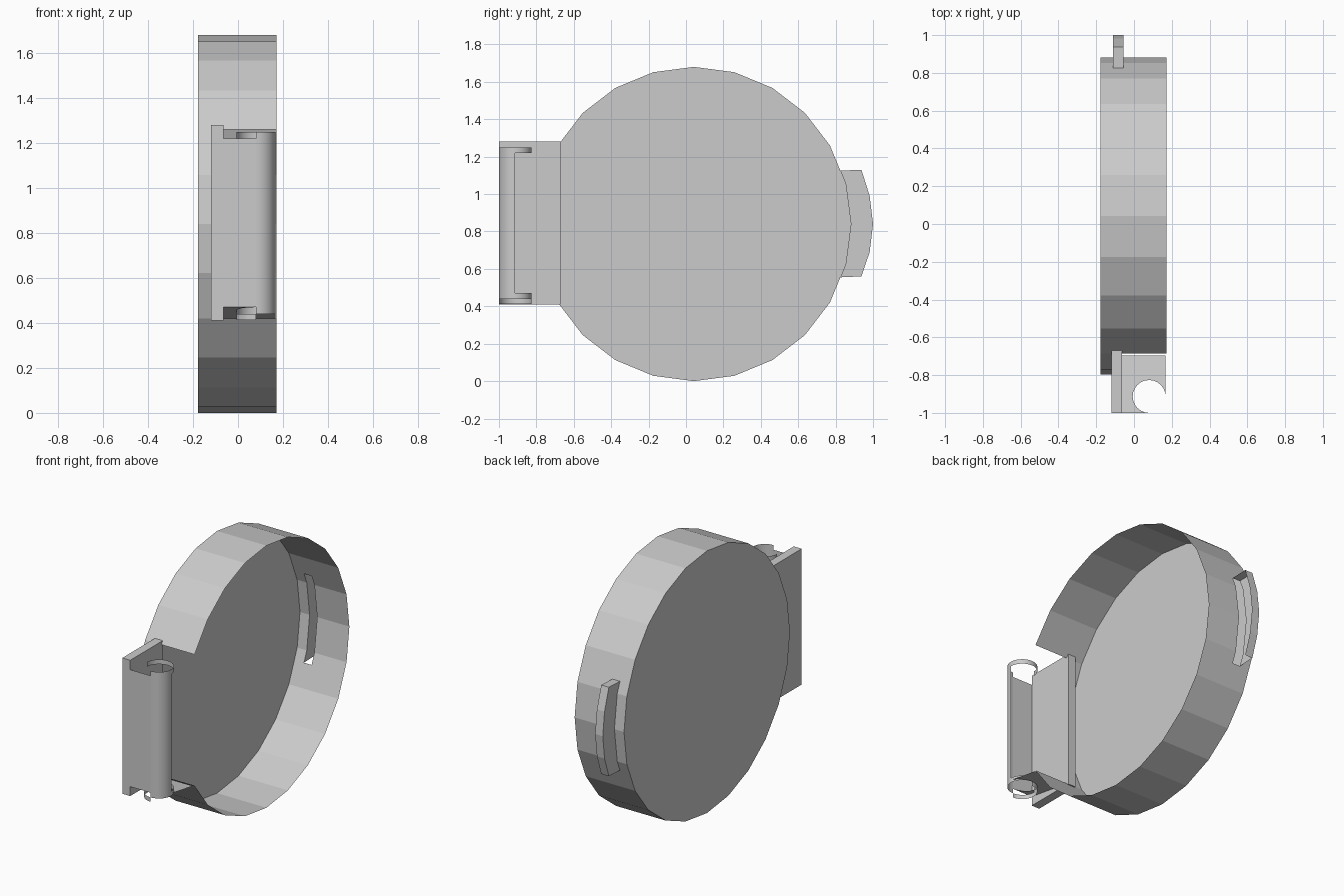
import bpy
from math import cos, sin, radians, pi

if "Cube" in bpy.data.objects:
    bpy.data.objects.remove(bpy.data.objects["Cube"])

CY, CZ, R = 0.042, 0.84, 0.84          # cover centre and radius
X0, X1 = -0.178, 0.172                 # cover depth
TX0, TX1 = -0.11, -0.056               # latch tab thickness


def make(name, verts, faces):
    mesh = bpy.data.meshes.new(name)
    mesh.from_pydata(verts, [], faces)
    mesh.update()
    ob = bpy.data.objects.new(name, mesh)
    bpy.context.collection.objects.link(ob)
    return ob


def grid(name, cols, rows, point, keep=lambda i, j: True):
    """Open sheet of quads; point(i, j) gives each vertex."""
    verts = [point(i, j) for i in range(cols) for j in range(rows)]
    faces = [(i * rows + j, (i + 1) * rows + j, (i + 1) * rows + j + 1, i * rows + j + 1)
             for i in range(cols - 1) for j in range(rows - 1) if keep(i, j)]
    return make(name, verts, faces)


def rim_yz(a):
    """Point on the 24-sided outline at angle a in degrees."""
    r = R * cos(radians(7.5)) / cos(radians(a % 15 - 7.5))
    return CY + r * cos(radians(a)), CZ + r * sin(radians(a))


# Round cover plate
make("cover_disc", [(X0, *rim_yz(15 * i)) for i in range(24)], [tuple(range(24))])

# Rim wall, open at the hinge and slotted for the latch tab
angles = sorted([15 * i for i in range(-12, 13)] + [-20, 20])
xs = [X0, -0.12, TX0, TX1, X1]


def rim_keep(i, j):
    mid = (angles[i] + angles[i + 1]) / 2
    hinge_gap = abs(mid) > 150 and j >= 1
    slot = abs(mid) < 20 and j == 2
    return not (hinge_gap or slot)


grid("rim", len(angles), len(xs), lambda i, j: (xs[j], *rim_yz(angles[i])), rim_keep)

# Latch tab: hollow, curved outside, open below and on the inner side
outer = [(0.938, 0.56), (0.982, 0.69), (1.0, 0.84), (0.982, 0.99), (0.938, 1.13)]
inner = [rim_yz(a) for a in (-20, -15, 0, 15, 20)]
rows = [outer, outer, inner]
txs = [TX1, TX0, TX0]
tab = grid("latch_tab", 5, 3, lambda i, j: (txs[j], *rows[j][i]))
make("latch_tab_top", [(TX0, *outer[4]), (TX1, *outer[4]), (TX1, *inner[4]), (TX0, *inner[4])],
     [(0, 1, 2, 3)])

# Hinge side plate
bpy.ops.mesh.primitive_cube_add(size=1, location=(-0.092, -0.835, 0.845))
plate = bpy.context.object
plate.name = "hinge_plate"
plate.scale = (0.056, 0.33, 0.87)

# Hinge front wall
HX, HY, HR = 0.08, -0.913, 0.087       # hinge pin axis and radius
make("hinge_front_wall", [(-0.065, -1, 0.47), (HX, -1, 0.47), (HX, -1, 1.22), (-0.065, -1, 1.22)],
     [(0, 1, 2, 3)])


# Barrel pieces around the pin
def barrel(name, a0, a1, z0, z1):
    n = round((a1 - a0) / 10) + 1
    ob = grid(name, n, 2, lambda i, j: (HX + HR * cos(radians(a0 + 10 * i)),
                                        HY + HR * sin(radians(a0 + 10 * i)), (z0, z1)[j]))
    ob.data.polygons.foreach_set("use_smooth", [True] * len(ob.data.polygons))


barrel("hinge_barrel", -90, 0, 0.47, 1.22)
barrel("barrel_ring_top", -90, 180, 1.22, 1.25)
barrel("barrel_ring_bottom", -90, 180, 0.44, 0.47)
barrel("barrel_ring_lower", 90, 270, 0.412, 0.44)

# Sloping bottom shelf joining wall and rim, hollowed around the pin
ry, rz = rim_yz(210)
ry -= 0.01
arc = [(HX + HR * cos(radians(a)), HY + HR * sin(radians(a))) for a in range(0, 271, 15)]
outline = [(-0.065, -1), (-0.065, ry), (0.167, ry)] + arc
make("hinge_shelf", [(x, y, 0.47 + (rz - 0.47) * (y + 1) / (ry + 1)) for x, y in outline],
     [tuple(range(len(outline)))])
